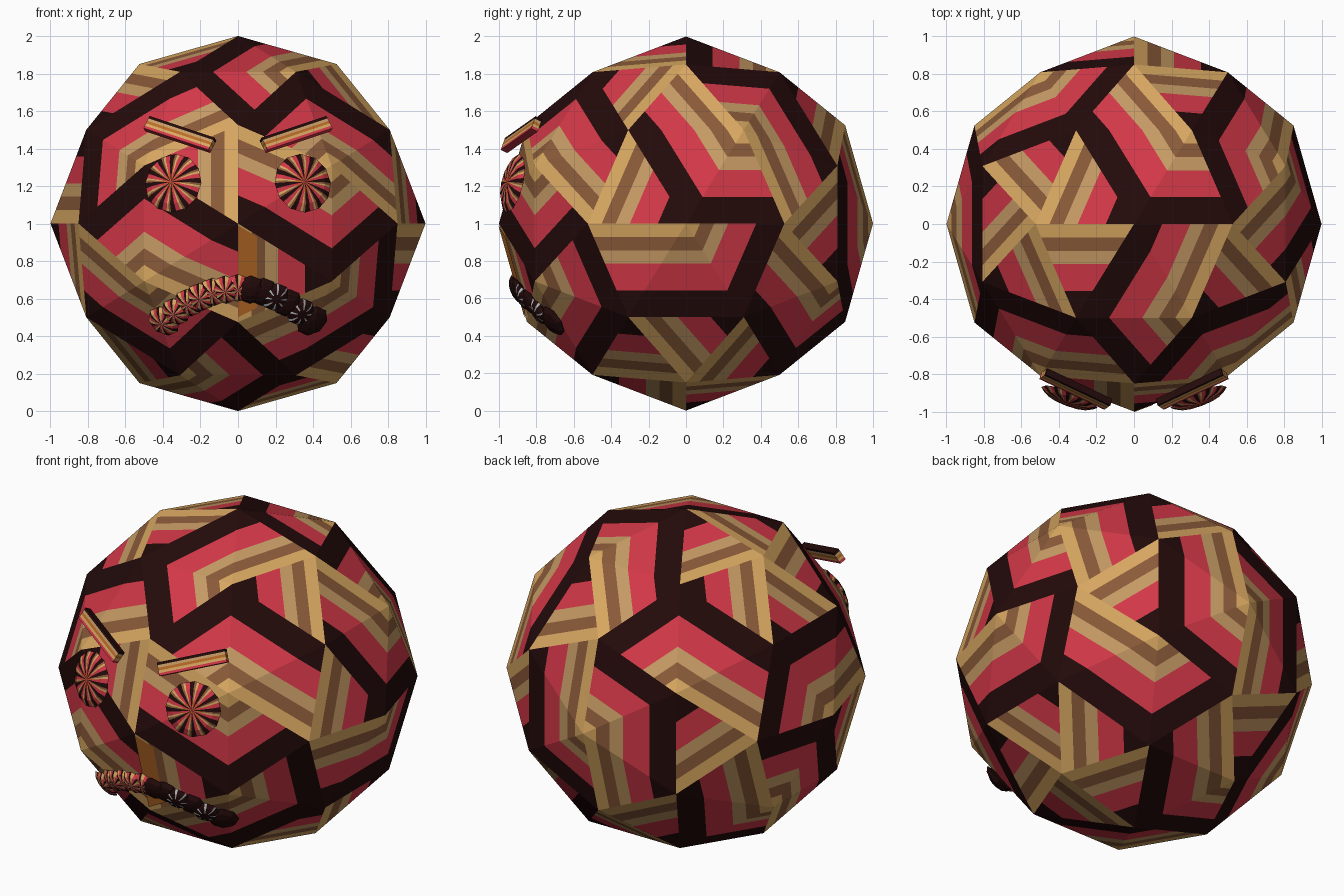
import bpy, bmesh, math
from mathutils import Vector

if "Cube" in bpy.data.objects:
    bpy.data.objects.remove(bpy.data.objects["Cube"])

# Palette
PAL = [("black", (0.017, 0.003, 0.003)), ("red", (0.66, 0.04, 0.065)),
       ("tan", (0.57, 0.33, 0.13)), ("brown", (0.26, 0.105, 0.042)),
       ("gold", (0.69, 0.39, 0.12)), ("orange", (0.50, 0.15, 0.02)),
       ("silver", (0.50, 0.52, 0.54))]
MATS = []
for name, c in PAL:
    m = bpy.data.materials.new(name)
    m.diffuse_color = (*c, 1)
    m.use_nodes = True
    m.node_tree.nodes["Principled BSDF"].inputs["Base Color"].default_value = m.diffuse_color
    MATS.append(m)
BLACK, RED, TAN, BROWN, GOLD, ORANGE, SILVER = range(7)
STRIPES = [(0, 2 / 7, BLACK), (2 / 7, 4 / 7, RED), (4 / 7, 5 / 7, TAN),
           (5 / 7, 6 / 7, BROWN), (6 / 7, 1, GOLD)]
MID = Vector((0, 0, 1))


def face(bm, pts, mat):
    f = bm.faces.new([bm.verts.new(p) for p in pts])
    f.material_index = mat


def finish(bm, name, closed=True):
    if closed:
        bmesh.ops.remove_doubles(bm, verts=bm.verts, dist=1e-5)
        bmesh.ops.recalc_face_normals(bm, faces=bm.faces)
    me = bpy.data.meshes.new(name)
    bm.to_mesh(me)
    bm.free()
    for m in MATS:
        me.materials.append(m)
    ob = bpy.data.objects.new(name, me)
    bpy.context.collection.objects.link(ob)
    return ob


# Head: once-divided icosahedron, each small triangle cut into stripes
t = (1 + 5 ** 0.5) / 2
corners = [Vector(v).normalized() for v in (
    (-1, 0, t), (1, 0, t), (-1, 0, -t), (1, 0, -t), (0, -t, -1), (0, -t, 1),
    (0, t, -1), (0, t, 1), (t, 1, 0), (t, -1, 0), (-t, 1, 0), (-t, -1, 0))]
TRIS = ("0b5 051 017 07a 0ab 159 5b4 ba2 a76 718 "
        "394 342 326 368 389 495 24b 62a 867 981").split()


def striped_triangle(bm, y, x, z, flip):
    # bands run parallel to edge y-z; x is the lone corner
    for s0, s1, mat in STRIPES:
        if flip:
            s0, s1 = 1 - s1, 1 - s0
        pts = [x.lerp(z, s1), x.lerp(y, s1)]
        pts = ([x] if s0 < 1e-6 else [x.lerp(y, s0), x.lerp(z, s0)]) + pts
        face(bm, [p + MID for p in pts], mat)


bm = bmesh.new()
for code in TRIS:
    v1, v2, v3 = (corners[int(ch, 16)] for ch in code)
    a, b, c = ((p + q).normalized() for p, q in ((v1, v2), (v2, v3), (v3, v1)))
    for i, tri in enumerate(((v1, a, c), (v2, b, a), (v3, c, b), (a, b, c))):
        striped_triangle(bm, *tri, flip=i % 2 == 1)
finish(bm, "head", closed=False)


def frame(n):
    n = n.normalized()
    u = Vector((0, 0, 1)).cross(n).normalized()
    return u, n.cross(u), n


def button(bm, centre, n, r, h, segs, wedges, inner):
    # Flattened faceted bead whose sectors are split into coloured wedges
    u, w, n = frame(n)

    def pt(k, rr, hh):
        i, f = int(math.floor(k)), k - math.floor(k)
        def rim(j):
            ang = 2 * math.pi * j / segs
            return u * math.cos(ang) + w * math.sin(ang)
        return centre + rim(i).lerp(rim(i + 1), f) * rr + n * hh

    rings = [(r, 0), (r * 0.75, h * 0.65), (r * 0.35, h * 0.95)]
    for k in range(segs):
        for j, (f0, f1, mat) in enumerate(wedges):
            k0, k1 = k + f0, k + f1
            for (r0, h0), (r1, h1) in zip(rings, rings[1:]):
                face(bm, [pt(k0, r0, h0), pt(k1, r0, h0),
                          pt(k1, r1, h1), pt(k0, r1, h1)], mat)
            r0, h0 = rings[-1]
            face(bm, [pt(k0, r0, h0), pt(k1, r0, h0), centre + n * h], inner[j])
            face(bm, [pt(k1, r, 0), pt(k0, r, 0), centre - n * h], mat)


# Eyes
WEDGES = [(0, 0.36, BLACK), (0.36, 0.68, RED), (0.68, 0.84, GOLD), (0.84, 1, BROWN)]
for side, s in (("left", -1), ("right", 1)):
    bm = bmesh.new()
    c = Vector((s * 0.345, -0.925, 1.215))
    button(bm, c, c - MID, 0.16, 0.035, 12, WEDGES, [BLACK, RED, ORANGE, ORANGE])
    finish(bm, side + "_eye")

# Eyebrows: slanted bars with lengthwise bands
for side, s in (("left", -1), ("right", 1)):
    bm = bmesh.new()
    c = Vector((s * 0.31, -0.88, 1.475))
    u = Vector((s * 0.36, 0.17, 0.12)).normalized()
    n = c - MID
    n = (n - u * n.dot(u)).normalized()
    w = n.cross(u)
    if w.z < 0:
        w = -w
    P = lambda i, j, k: c + u * (0.2 * i) + w * (0.038 * j) + n * (0.02 * k)
    cols = [RED, GOLD, ORANGE, TAN, BLACK]
    for i, mat in enumerate(cols):
        j0, j1 = -1 + 0.4 * i, -0.6 + 0.4 * i
        for k in (-1, 1):
            face(bm, [P(-1, j0, k), P(1, j0, k), P(1, j1, k), P(-1, j1, k)], mat)
        for e in (-1, 1):
            face(bm, [P(e, j0, -1), P(e, j1, -1), P(e, j1, 1), P(e, j0, 1)], mat)
    for j, mat in ((-1, RED), (1, BLACK)):
        face(bm, [P(-1, j, -1), P(1, j, -1), P(1, j, 1), P(-1, j, 1)], mat)
    finish(bm, side + "_eyebrow")

# Nose: thin strip lying on the front facet
bm = bmesh.new()
face(bm, [Vector((x, -1.006 + 0.207 * x + 0.283 * (1 - z), z))
          for x, z in ((0, 0.5), (0.1, 0.55), (0.1, 0.93), (0, 0.99))], ORANGE)
finish(bm, "nose", closed=False)

# Mouth: a downturned row of overlapping beads, patterned left, dark right
bm = bmesh.new()
COUNT = 13
LEFT = [(0, 0.3, BLACK), (0.3, 0.65, RED), (0.65, 1, GOLD)]
for i in range(COUNT):
    f = 2 * i / (COUNT - 1) - 1
    x, dz = 0.395 * f, -0.345 - 0.175 * f * f
    y = -math.sqrt(0.965 ** 2 - x * x - dz * dz)
    d = Vector((x, y, dz))
    if f < 0.05:
        wedges, inner = LEFT, [BLACK, RED, TAN]
    elif 0.4 < f < 0.9 and i % 2:
        wedges, inner = [(0, 0.75, BLACK), (0.75, 1, SILVER)], [BLACK, BLACK]
    else:
        wedges, inner = [(0, 1, BLACK)], [BLACK]
    r = 0.092 if abs(f) > 0.95 else 0.08
    button(bm, d * (1 + 0.008 * (i % 2)) + MID, d, r, 0.035, 8, wedges, inner)
finish(bm, "mouth")
